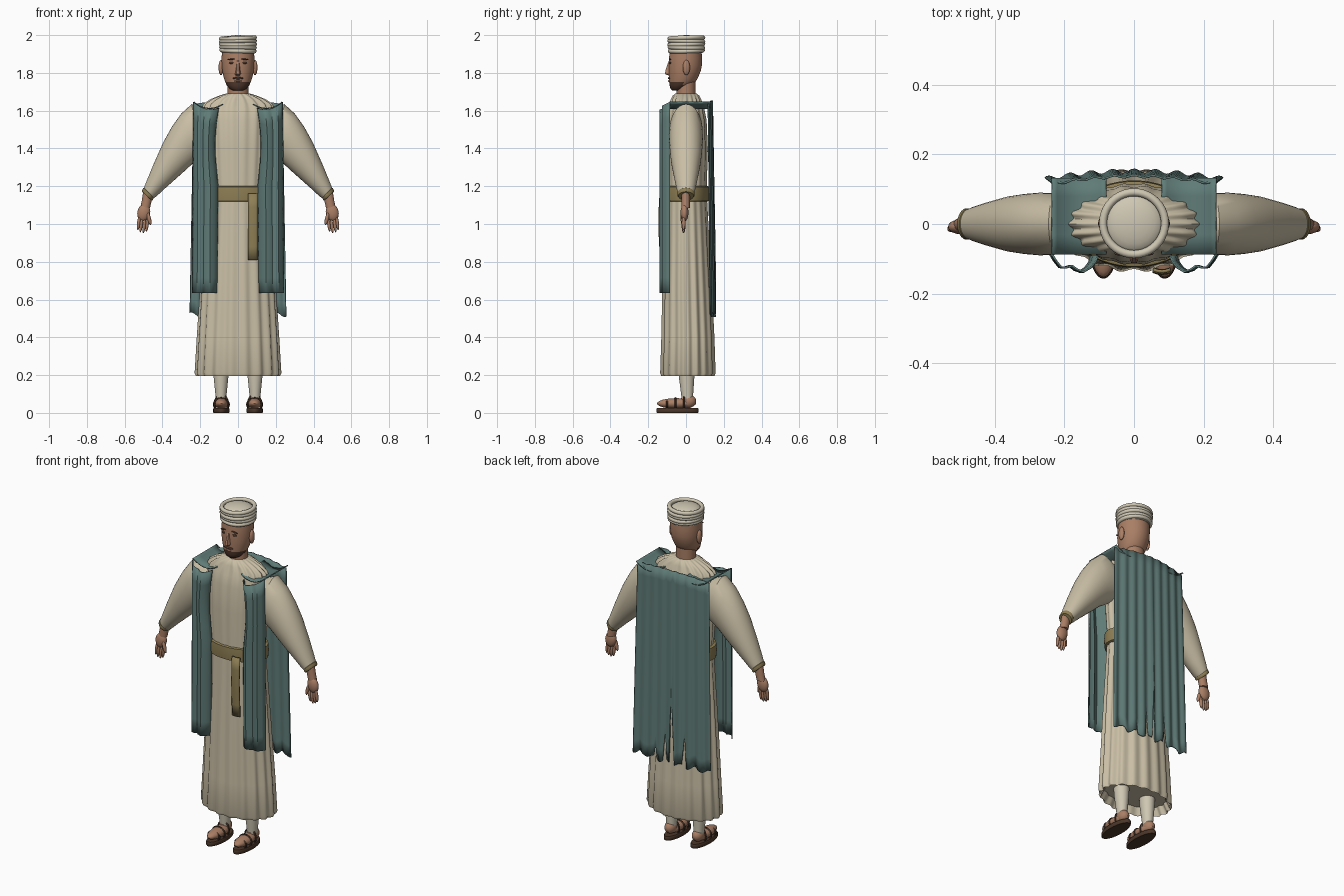
import bpy, bmesh, math
from math import sin, cos, pi, radians
from mathutils import Vector, Matrix

cube = bpy.data.objects.get("Cube")
if cube:
    bpy.data.objects.remove(cube, do_unlink=True)

def material(name, rgb):
    m = bpy.data.materials.new(name)
    m.use_nodes = True
    m.diffuse_color = (*rgb, 1)
    m.node_tree.nodes["Principled BSDF"].inputs["Base Color"].default_value = (*rgb, 1)
    return m

CREAM = material("cream linen", (.59, .52, .38))
PALE = material("pale linen", (.62, .57, .45))
TEAL = material("teal cloth", (.115, .20, .185))
OLIVE = material("olive sash", (.27, .21, .09))
SKIN = material("skin", (.40, .21, .13))
BEARD = material("dark beard", (.085, .042, .027))
LEATHER = material("brown leather", (.07, .037, .022))

parts = []

def finish(name, bm, mats, rule=None, smooth=True):
    """Turn a bmesh into an object, colouring faces by an optional rule."""
    bmesh.ops.recalc_face_normals(bm, faces=bm.faces[:])
    for f in bm.faces:
        f.smooth = smooth
        if rule:
            f.material_index = rule(f.calc_center_median())
    me = bpy.data.meshes.new(name)
    bm.to_mesh(me)
    bm.free()
    ob = bpy.data.objects.new(name, me)
    for m in mats:
        me.materials.append(m)
    bpy.context.collection.objects.link(ob)
    parts.append(ob)
    return ob

def skin_rows(bm, rows, closed):
    rows = [[bm.verts.new(p) for p in row] for row in rows]
    n = len(rows[0])
    for a, b in zip(rows, rows[1:]):
        for i in range(n if closed else n - 1):
            j = (i + 1) % n
            bm.faces.new((a[i], a[j], b[j], b[i]))
    return rows

def loft(name, rings, mats, rule=None):
    bm = bmesh.new()
    rows = skin_rows(bm, rings, True)
    bm.faces.new(rows[0])
    bm.faces.new(rows[-1])
    return finish(name, bm, mats, rule)

def sheet(name, rows, mat, thick=.006):
    bm = bmesh.new()
    skin_rows(bm, rows, False)
    ob = finish(name, bm, [mat])
    mod = ob.modifiers.new("thickness", "SOLIDIFY")
    mod.thickness = thick
    mod.offset = 0
    return ob

def oval(cx, cy, z, hx, hy, n=28, fold=0, count=18):
    pts = []
    for i in range(n):
        t = 2 * pi * i / n
        k = 1 + fold * cos(count * t)
        pts.append((cx + hx * k * cos(t), cy + hy * k * sin(t), z))
    return pts

def blob(name, at, size, mat, tilt=0):
    bm = bmesh.new()
    mx = Matrix.Translation(at) @ Matrix.Rotation(tilt, 4, 'Y') @ Matrix.Diagonal((*size, 1))
    bmesh.ops.create_uvsphere(bm, u_segments=20, v_segments=12, radius=1, matrix=mx)
    return finish(name, bm, [mat])

def torus(name, at, big, small, mat, tilt=(0, 0, 0), scale=(1, 1, 1)):
    bpy.ops.mesh.primitive_torus_add(location=at, rotation=tilt, major_radius=big,
                                     minor_radius=small, major_segments=40, minor_segments=10)
    ob = bpy.context.object
    ob.name = name
    ob.scale = scale
    ob.data.materials.append(mat)
    parts.append(ob)

# Long pleated robe: height, half width, centre y, half depth, pleat depth
profile = [(.24, .19, .01, .12, .02), (.195, .215, .01, .138, .035), (.21, .222, .01, .144, .035),
           (.4, .211, .01, .138, .035), (.65, .196, .006, .13, .03), (.9, .18, .003, .12, .025),
           (1.12, .166, 0, .112, .015), (1.2, .164, 0, .11, .015), (1.4, .178, 0, .115, .02),
           (1.55, .186, 0, .108, .025), (1.61, .187, 0, .095, .035), (1.635, .175, 0, .085, .05),
           (1.66, .14, 0, .078, .05), (1.68, .095, 0, .068, .04), (1.692, .058, 0, .054, .02)]
loft("robe", [oval(0, yc, z, hx, hy, 144, fold) for z, hx, yc, hy, fold in profile], [CREAM])

# Sash around the waist with a hanging end
loft("sash", [oval(0, 0, z, .18 + e, .122 + e, 48) for z, e in
              [(1.12, -.006), (1.123, 0), (1.16, .003), (1.197, 0), (1.2, -.006)]], [OLIVE])
sheet("sash_tail", [[(x, -.132 - .006 * cos((x - .08) * 60) - .004 * sin(z * 14), z)
                     for x in (.055, .067, .08, .093, .105)]
                    for z in (.81, .88, .95, 1.02, 1.09, 1.16)], OLIVE, .009)

# Cloak: torn back sheet
def back_hem(x):
    z = .52 + .012 * sin(x * 70)
    for at, half, top in ((-.01, .012, .92), (.035, .012, .70), (-.09, .014, .70), (.1, .008, .6)):
        d = abs(x - at) / half
        if d < 1:
            z = max(z, top - (top - .52) * d)
    return z

cols, steps = 120, 16
rows = []
for r in range(steps + 1):
    t = r / steps
    row = []
    for c in range(cols + 1):
        u = 2 * c / cols - 1
        x = u * (.235 + .02 * t)
        top = 1.655 - .02 * u * u
        y = .137 + .013 * t - .022 * u * u + .006 * cos(u * 26) * (.5 + .5 * t)
        row.append((x, y, top + (back_hem(x) - top) * t))
    rows.append(row)
sheet("cloak_back", rows, TEAL)

def dip(x):
    return 1.612 + .034 * ((x - .15) / .085) ** 2

fold_line = [(.11, -.092), (.116, -.108), (.13, -.125), (.15, -.137), (.168, -.131), (.183, -.12),
             (.2, -.125), (.215, -.124), (.23, -.105), (.242, -.085)]

for s, side in ((1, "left"), (-1, "right")):
    # Cloak shoulder band and front panel
    sheet(side + "_cloak_shoulder", [[(s * x, y, dip(x)) for x in
          [.08 + .155 * i / 12 for i in range(13)]] for y in (-.087, -.03, .03, .08, .132)], TEAL)
    rows = []
    for r in range(13):
        t = r / 12
        row = []
        for x, y in fold_line:
            shift = (.018 * sin(pi * min(1, t * 2.5)) * (.24 - x) / .13) + .006 * t
            z = dip(x) - .006 + (.64 - dip(x)) * t
            row.append((s * (x + shift - .006), y, z))
        rows.append(row)
    sheet(side + "_cloak_front", rows, TEAL)

    # Full sleeve, given by its outer edge, inner edge and half depth
    edges = [(.13, 1.57, .13, 1.40, .07), (.2, 1.615, .18, 1.36, .083), (.245, 1.635, .2, 1.345, .088),
             (.30, 1.585, .24, 1.32, .09), (.35, 1.515, .28, 1.283, .086), (.397, 1.43, .325, 1.243, .079),
             (.45, 1.31, .39, 1.185, .062), (.485, 1.225, .433, 1.145, .049), (.503, 1.18, .452, 1.133, .041)]

    def sleeve_ring(xo, zo, xi, zi, hy, grow=1, drop=0):
        mid = Vector((xo + xi, 0, zo + zi)) / 2
        arm = Vector((xo - xi, 0, zo - zi)) / 2 * grow
        ring = []
        for i in range(32):
            a = 2 * pi * i / 32
            p = mid + arm * cos(a) + Vector((.45 * drop, hy * grow * sin(a), -.9 * drop))
            ring.append((s * p.x, p.y, p.z))
        return ring
    loft(side + "_sleeve", [sleeve_ring(*e) for e in edges], [CREAM])
    loft(side + "_cuff", [sleeve_ring(*edges[-1], g, d) for g, d in
         ((1, -.014), (1.09, -.01), (1.1, .004), (1, .01))], [OLIVE])

    # Hand
    loft(side + "_wrist", [oval(s * x, -.002, z, h, h * .85, 16) for x, z, h in
         ((.475, 1.17, .027), (.484, 1.12, .026), (.492, 1.085, .026))], [SKIN])
    blob(side + "_palm", (s * .499, -.008, 1.06), (.034, .021, .046), SKIN, -s * .2)
    for i, (x, z) in enumerate(((.481, .998), (.497, .99), (.513, .994), (.526, 1.005))):
        blob(side + "_finger_%d" % (i + 1), (s * x, -.013, z), (.0085, .01, .038), SKIN, -s * .12)
    blob(side + "_thumb", (s * .471, -.018, 1.03), (.01, .011, .036), SKIN, s * .25)

    # Trouser leg, foot and sandal
    loft(side + "_trouser_leg", [oval(s * .09, y, z, hx, hy, 24) for z, y, hx, hy in
         ((.06, .008, .028, .03), (.1, .006, .03, .032), (.2, .003, .04, .042), (.26, .002, .043, .044))],
         [PALE])
    blob(side + "_foot", (s * .088, -.05, .05), (.038, .103, .028), SKIN)
    blob(side + "_heel", (s * .09, .012, .062), (.032, .042, .036), SKIN)
    loft(side + "_sandal_sole", [oval(s * .088, -.045, z, .044 + e, .112 + e, 32) for z, e in
         ((0, -.003), (.004, 0), (.02, 0), (.025, -.003))], [LEATHER])
    for k, (y, z, w, h) in enumerate(((-.1, .042, .037, .028), (-.055, .045, .04, .034), (-.01, .05, .036, .045))):
        torus("%s_sandal_strap_%d" % (side, k + 1), (s * .088, y, z), 1, .12, LEATHER,
              (radians(90), 0, 0), (w, h, .04))

    # Eye, brow and ear
    blob(side + "_eye", (s * .034, -.083, 1.853), (.014, .006, .006), BEARD)
    blob(side + "_eyebrow", (s * .035, -.085, 1.872), (.021, .006, .004), BEARD, s * .12)
    blob(side + "_ear", (s * .09, .002, 1.828), (.013, .019, .04), SKIN)

# Head and neck: height, half width, front, back
skull = [(1.706, .026, -.072, -.02), (1.715, .043, -.082, .0), (1.735, .06, -.087, .03),
         (1.752, .068, -.089, .05), (1.768, .073, -.09, .06), (1.785, .078, -.091, .068),
         (1.81, .083, -.092, .078), (1.84, .086, -.092, .084), (1.88, .087, -.09, .085), (1.94, .082, -.082, .08)]
loft("head", [oval(0, (f + b) / 2, z, hx, (b - f) / 2, 40) for z, hx, f, b in skull], [SKIN, BEARD],
     lambda c: int(c.y < -.01 and c.z < 1.752 + .3 * max(0, abs(c.x) - .045)))
loft("neck", [oval(0, 0, z, .056, .051) for z in (1.66, 1.72, 1.79)], [SKIN])
blob("moustache", (0, -.089, 1.772), (.03, .007, .006), BEARD)
blob("lips", (0, -.089, 1.757), (.018, .006, .005), SKIN)

# Wedge nose
bm = bmesh.new()
skin_rows(bm, [[(-w, -.08, z), (-w * .4, y, z), (w * .4, y, z), (w, -.08, z)] for z, y, w in
               ((1.782, -.085, .017), (1.795, -.112, .019), (1.815, -.108, .015), (1.868, -.09, .009))], False)
finish("nose", bm, [SKIN], smooth=False)

# Wrapped cap: crown and slightly tilted coils
loft("cap_core", [oval(0, .002, z, r, r, 40) for z, r in ((1.905, .086), (1.975, .088))], [PALE])
blob("cap_crown", (0, .002, 1.97), (.084, .084, .03), PALE)
for i in range(5):
    torus("cap_coil_%d" % (i + 1), (0, .002, 1.918 + .0165 * i), .087 + .001 * min(i, 2), .0115, PALE,
          (radians(1.5 * (-1) ** i), radians(2 - i), 0))

# Smooth shading that keeps hard edges
bpy.ops.object.select_all(action='DESELECT')
for ob in parts:
    if ob.name != "nose":
        ob.select_set(True)
bpy.context.view_layer.objects.active = parts[0]
bpy.ops.object.shade_smooth_by_angle(angle=radians(40))
